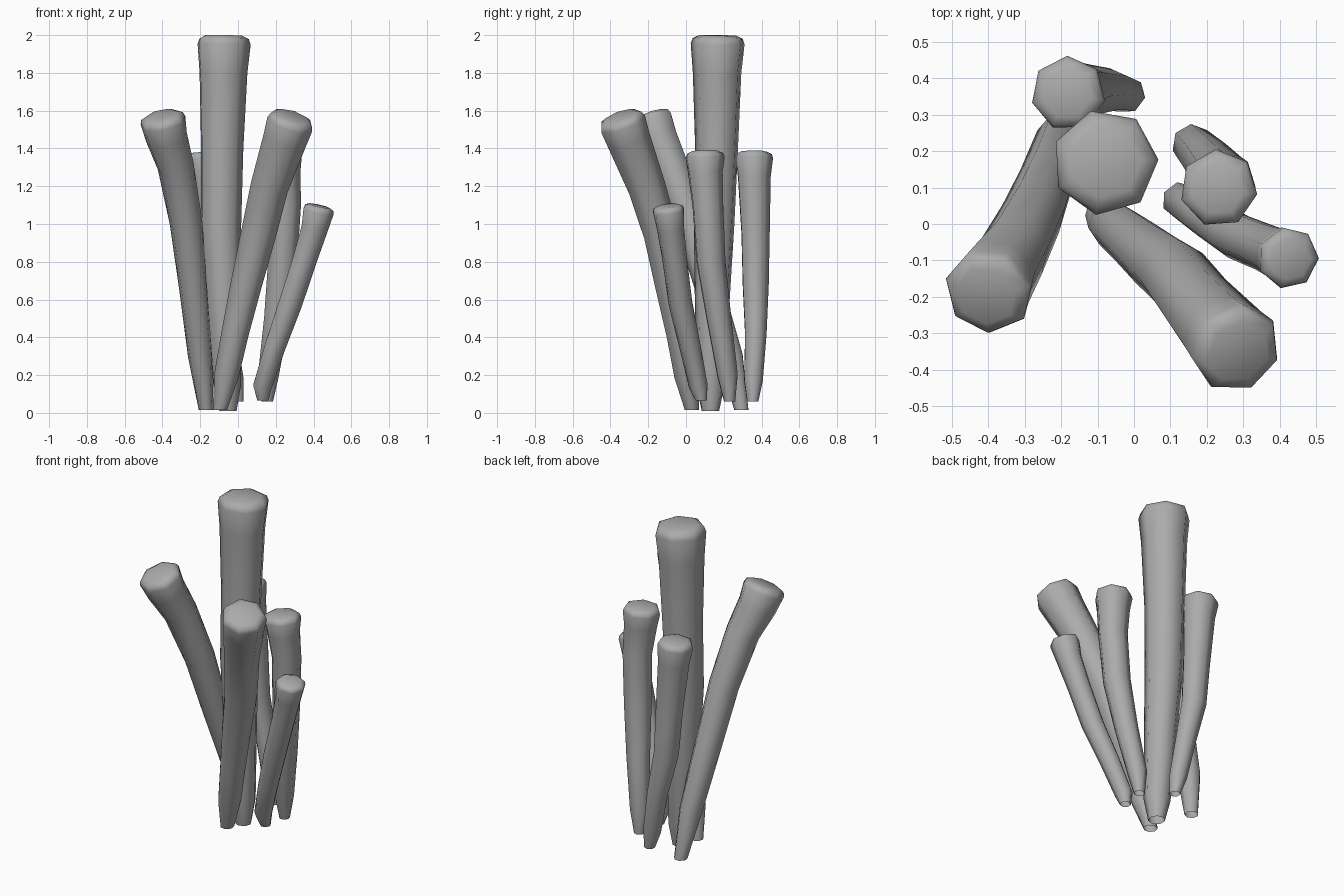
import bpy, bmesh, math
from mathutils import Vector

SIDES = 7
GREY = bpy.data.materials.new("stalk_grey")
GREY.diffuse_color = (0.41, 0.41, 0.41, 1)

def stalk(name, path, twist=0.0):
    """Tapered seven-sided stalk, open at the foot: path points are (x, y, z, radius)."""
    pts = [Vector(p[:3]) for p in path]
    radii = [p[3] * 1.03 for p in path]
    # rounded shoulder and flat inset cap at the tip
    tip_dir = (pts[-1] - pts[-2]).normalized()
    r = radii[-1]
    pts += [pts[-1] + tip_dir * r * 0.2, pts[-1] + tip_dir * r * 0.32]
    radii += [r * 0.93, r * 0.68]

    bm = bmesh.new()
    rings = []
    for i, (p, rad) in enumerate(zip(pts, radii)):
        t = (pts[min(i + 1, len(pts) - 1)] - pts[max(i - 1, 0)]).normalized()
        if i == 0:
            t = Vector((0, 0, 1))
        q = Vector((0, 0, 1)).rotation_difference(t)
        ring = []
        for k in range(SIDES):
            a = twist + 2 * math.pi * k / SIDES
            ring.append(bm.verts.new(p + q @ Vector((math.cos(a) * rad, math.sin(a) * rad, 0))))
        rings.append(ring)
    for a, b in zip(rings, rings[1:]):
        for k in range(SIDES):
            n = (k + 1) % SIDES
            bm.faces.new((a[k], a[n], b[n], b[k]))
    bm.faces.new(rings[-1])
    me = bpy.data.meshes.new(name)
    bm.to_mesh(me)
    bm.free()
    me.materials.append(GREY)
    ob = bpy.data.objects.new(name, me)
    bpy.context.collection.objects.link(ob)
    bpy.context.view_layer.objects.active = ob
    ob.select_set(True)
    bpy.ops.object.shade_smooth_by_angle(angle=math.radians(60))
    ob.select_set(False)

# tall middle stalk
stalk("stalk_centre", [
    (-.055, .13, .01, .046), (-.06, .13, .15, .075), (-.078, .14, .6, .092),
    (-.093, .15, 1.0, .107), (-.088, .163, 1.4, .113), (-.082, .166, 1.8, .128),
    (-.079, .169, 1.952, .142)], 0.05)

# front-left leaning stalk
stalk("stalk_front_left", [
    (-.17, .295, .015, .038), (-.2, .24, .3, .065), (-.235, .13, .65, .076),
    (-.275, .03, 1.0, .086), (-.33, -.077, 1.3, .096), (-.378, -.147, 1.45, .11),
    (-.397, -.182, 1.54, .12)], 0.2)

# front-right leaning stalk
stalk("stalk_front_right", [
    (-.095, .03, .015, .038), (-.06, .0, .2, .065), (-.015, -.035, .42, .072),
    (.042, -.083, .67, .082), (.11, -.135, .95, .093), (.168, -.212, 1.2, .1),
    (.25, -.308, 1.45, .116), (.277, -.338, 1.535, .124)], 0.6)

# right middle stalk
stalk("stalk_right", [
    (.155, .23, .06, .03), (.16, .218, .2, .055), (.203, .172, .5, .066),
    (.235, .13, .8, .077), (.25, .113, 1.1, .082), (.237, .1, 1.27, .092),
    (.232, .098, 1.352, .104)], -0.15)

# short outer right stalk
stalk("stalk_short", [
    (.13, .08, .065, .03), (.127, .065, .14, .05), (.19, .023, .34, .056),
    (.275, -.03, .58, .063), (.35, -.06, .81, .065), (.403, -.083, .98, .072),
    (.423, -.093, 1.07, .083)], -0.02)

# back-left stalk
stalk("stalk_back", [
    (.0, .352, .06, .03), (-.02, .355, .17, .05), (-.065, .367, .42, .058),
    (-.125, .366, .68, .07), (-.145, .365, .95, .076), (-.17, .358, 1.25, .088),
    (-.18, .358, 1.35, .1)], 0.7)
